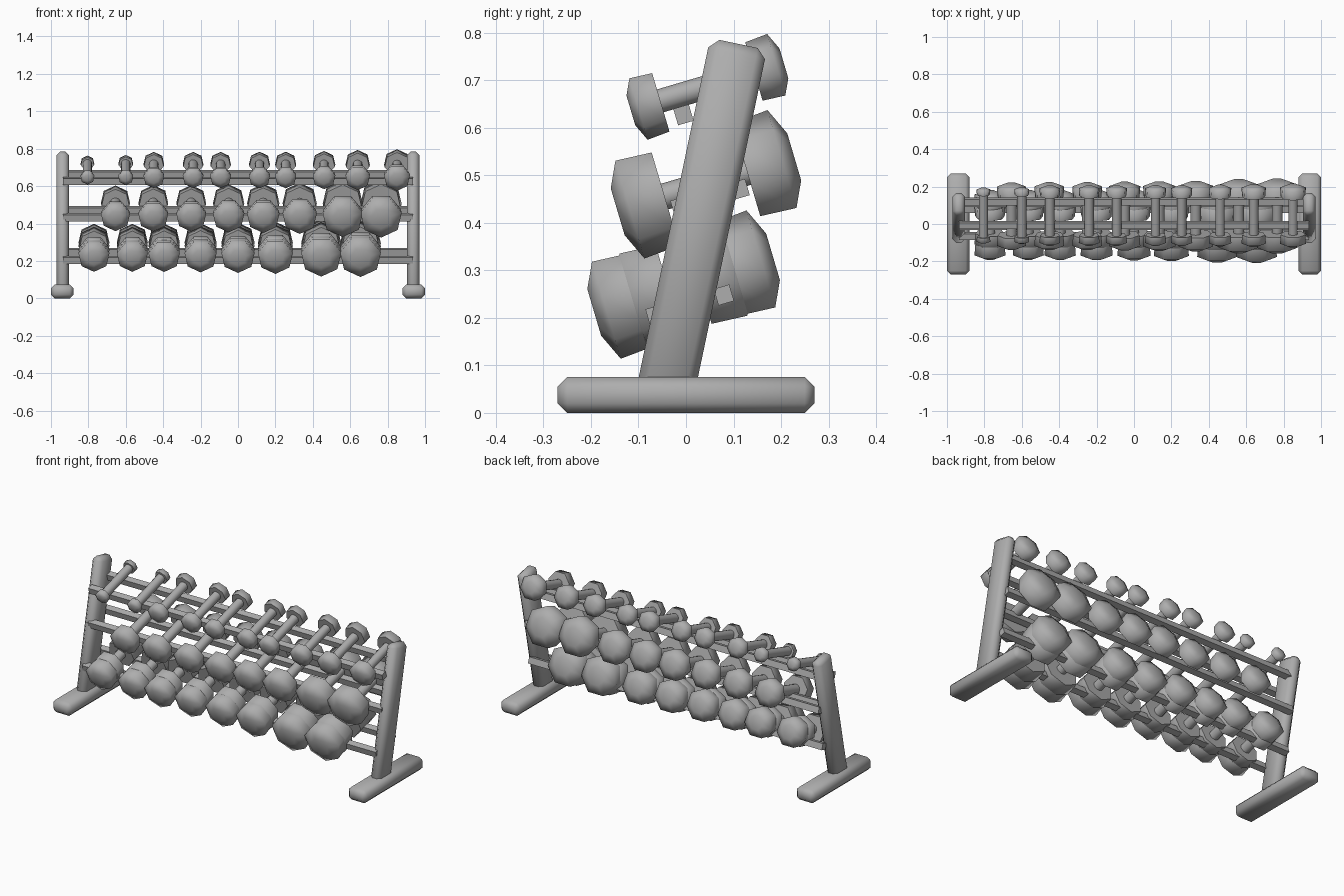
import bpy, bmesh
from math import radians, pi
from mathutils import Matrix, Vector

if "Cube" in bpy.data.objects:
    bpy.data.objects.remove(bpy.data.objects["Cube"], do_unlink=True)

grey = bpy.data.materials.new("steel grey")
GREY = (0.42, 0.42, 0.42, 1)
grey.diffuse_color = GREY
grey.use_nodes = True
grey.node_tree.nodes["Principled BSDF"].inputs["Base Color"].default_value = GREY

TILT = Matrix.Rotation(radians(16.5), 4, 'X')


def finish(bm, name, matrix, angle):
    """Turn a bmesh into a shaded object placed by the matrix."""
    bmesh.ops.recalc_face_normals(bm, faces=bm.faces)
    mesh = bpy.data.meshes.new(name)
    bm.to_mesh(mesh)
    bm.free()
    mesh.materials.append(grey)
    ob = bpy.data.objects.new(name, mesh)
    bpy.context.collection.objects.link(ob)
    ob.matrix_world = matrix
    bpy.ops.object.select_all(action='DESELECT')
    ob.select_set(True)
    bpy.context.view_layer.objects.active = ob
    bpy.ops.object.shade_smooth_by_angle(angle=radians(angle))


def box(name, size, matrix, bevel=0.0):
    bm = bmesh.new()
    bmesh.ops.create_cube(bm, size=1, matrix=Matrix.Diagonal((*size, 1)))
    if bevel:
        bmesh.ops.bevel(bm, geom=bm.edges[:], offset=bevel, segments=1,
                        affect='EDGES', profile=0.5)
    finish(bm, name, matrix, 50)


def add_head(bm, radius, matrix):
    """Seven-sided weight with a chamfered outer end, facing -y."""
    profile = [(-0.5, 0), (-0.5, 0.48), (-0.27, 1), (0.42, 0.95), (0.42, 0)]
    rings = []
    for y, r in profile:
        if r == 0:
            continue
        rings.append([bm.verts.new(matrix @ Matrix.Rotation(2 * pi * i / 7, 4, 'Y')
                                   @ Vector((0, y * radius, -r * radius)))
                      for i in range(7)])
    for a, b in zip(rings, rings[1:]):
        for i in range(7):
            j = (i + 1) % 7
            bm.faces.new((a[i], a[j], b[j], b[i]))
    bm.faces.new(rings[0])
    bm.faces.new(rings[-1])


def dumbbell(name, x, centre, radius, grip, offsets):
    bm = bmesh.new()
    bmesh.ops.create_cone(bm, cap_ends=True, segments=12, radius1=grip, radius2=grip,
                          depth=2 * offsets[0], matrix=Matrix.Rotation(pi / 2, 4, 'X'))
    for offset in offsets:
        for turn in (0, pi):
            add_head(bm, radius, Matrix.Rotation(turn, 4, 'X')
                     @ Matrix.Translation((0, -offset, 0)))
    finish(bm, name, Matrix.Translation((x, *centre)) @ TILT, 75)


# Feet and leaning posts
for side, s in (("left", 1), ("right", -1)):
    box(side + "_foot", (0.12, 0.54, 0.075),
        Matrix.Translation((s * 0.94, 0, 0.0375)), 0.02)
    box(side + "_post", (0.066, 0.122, 0.753),
        Matrix.Translation((s * 0.937, 0.033, 0.408))
        @ Matrix.Rotation(radians(-11.9), 4, 'X'), 0.02)

# Rows: centre (y, z), rail spread, rail drop, head offsets, grip, (x, radius) pairs
rows = {
    "top": ((0.045, 0.686), 0.065, 0.042, (0.133,), 0.025,
            [(-0.805, 0.038), (-0.6, 0.041), (-0.45, 0.057), (-0.24, 0.057),
             (-0.093, 0.057), (0.115, 0.058), (0.255, 0.058), (0.46, 0.062),
             (0.64, 0.067), (0.85, 0.071)]),
    "middle": ((0.042, 0.481), 0.065, 0.03, (0.138,), 0.028,
               [(-0.655, 0.08), (-0.453, 0.082), (-0.25, 0.082), (-0.05, 0.086),
                (0.135, 0.089), (0.33, 0.094), (0.56, 0.11), (0.765, 0.113)]),
    "bottom": ((-0.005, 0.27), 0.075, 0.045, (0.141, 0.08), 0.028,
               [(-0.77, 0.085), (-0.565, 0.085), (-0.395, 0.086), (-0.2, 0.088),
                (0.0, 0.091), (0.2, 0.096), (0.445, 0.11), (0.655, 0.112)]),
}
for row, (centre, spread, drop, offsets, grip, weights) in rows.items():
    for end, s in (("front", -1), ("back", 1)):
        box(f"{row}_{end}_rail", (1.87, 0.034, 0.036),
            Matrix.Translation((0, *centre)) @ TILT
            @ Matrix.Translation((0, s * spread, -drop)))
    for i, (x, radius) in enumerate(weights):
        dumbbell(f"{row}_dumbbell_{i + 1}", x, centre, radius, grip, offsets)
